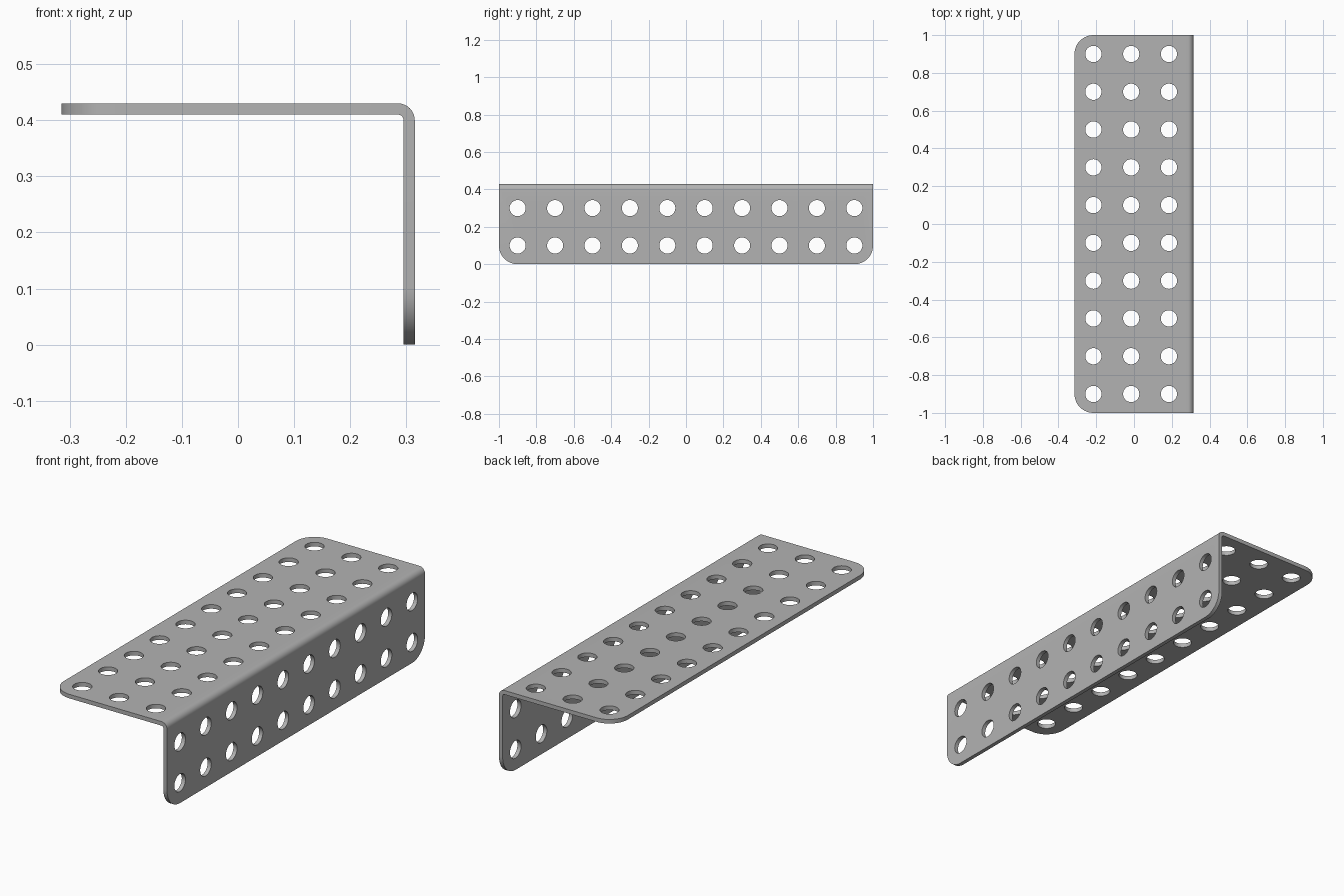
import bpy, bmesh
from math import radians, sin, cos
from mathutils import Matrix

if "Cube" in bpy.data.objects:
    bpy.data.objects.remove(bpy.data.objects["Cube"], do_unlink=True)

HALF_X, HALF_Y, TOP = 0.315, 1.0, 0.43
THICK, BEND, CORNER, HOLE = 0.02, 0.03, 0.1, 0.043
ROWS = [-0.9 + 0.2 * i for i in range(10)]

steel = bpy.data.materials.new("grey steel")
steel.use_nodes = True
GREY = (0.45, 0.45, 0.45, 1)
steel.diffuse_color = GREY
steel.node_tree.nodes["Principled BSDF"].inputs["Base Color"].default_value = GREY


def add_object(name, bm):
    mesh = bpy.data.meshes.new(name)
    bm.to_mesh(mesh)
    bm.free()
    mesh.materials.append(steel)
    obj = bpy.data.objects.new(name, mesh)
    bpy.context.collection.objects.link(obj)
    return obj


def bend_arc(radius, steps=8):
    """Quarter bend from the top flange down to the side flange."""
    cx, cz = HALF_X - BEND, TOP - BEND
    angles = [radians(90 - 90 * i / steps) for i in range(steps + 1)]
    return [(cx + radius * cos(a), cz + radius * sin(a)) for a in angles]


# Bent sheet: L profile swept along y
outer = [(-HALF_X, TOP)] + bend_arc(BEND) + [(HALF_X, 0)]
inner = [(-HALF_X, TOP - THICK)] + bend_arc(BEND - THICK) + [(HALF_X - THICK, 0)]
bm = bmesh.new()
profile = bm.faces.new([bm.verts.new((x, -HALF_Y, z)) for x, z in outer + inner[::-1]])
swept = bmesh.ops.extrude_face_region(bm, geom=[profile], use_keep_orig=True)
bmesh.ops.translate(bm, vec=(0, 2 * HALF_Y, 0),
                    verts=[v for v in swept["geom"] if isinstance(v, bmesh.types.BMVert)])
bmesh.ops.recalc_face_normals(bm, faces=bm.faces)

# Rounded free corners of both flanges
corners = [e for e in bm.edges
           if abs(e.verts[0].co.y - e.verts[1].co.y) < 0.001
           and (all(v.co.x < -HALF_X + 0.001 for v in e.verts)
                or all(v.co.z < 0.001 for v in e.verts))]
bmesh.ops.bevel(bm, geom=corners, offset=CORNER, segments=12, profile=0.5, affect='EDGES')
bracket = add_object("perforated_angle_bracket", bm)

# Hole punches: three rows through the top, two through the side
bm = bmesh.new()


def punch(location, turn=Matrix()):
    bmesh.ops.create_cone(bm, cap_ends=True, segments=40, radius1=HOLE, radius2=HOLE,
                          depth=0.06, matrix=Matrix.Translation(location) @ turn)


sideways = Matrix.Rotation(radians(90), 4, 'Y')
for y in ROWS:
    for x in (-0.215, -0.015, 0.185):
        punch((x, y, TOP - THICK / 2))
    for z in (0.1, 0.3):
        punch((HALF_X - THICK / 2, y, z), sideways)
punches = add_object("hole_punches", bm)
punches.hide_render = True

cut = bracket.modifiers.new("holes", 'BOOLEAN')
cut.operation = 'DIFFERENCE'
cut.solver = 'EXACT'
cut.object = punches

bpy.ops.object.select_all(action='DESELECT')
bracket.select_set(True)
bpy.context.view_layer.objects.active = bracket
bpy.ops.object.modifier_apply(modifier=cut.name)
bpy.data.objects.remove(punches, do_unlink=True)
bpy.ops.object.shade_smooth_by_angle(angle=radians(30))
